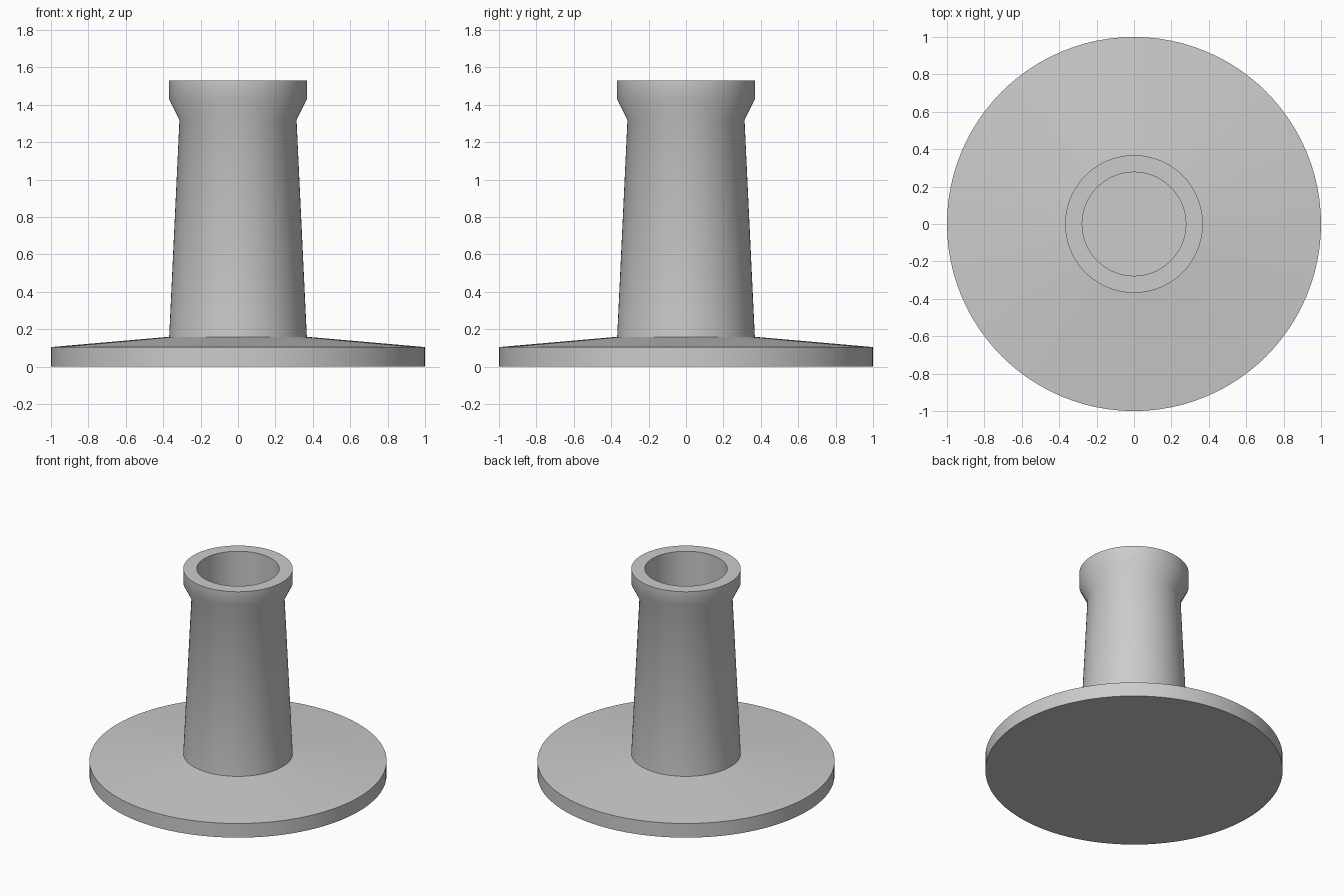
import bpy
import bmesh
import math

SEGMENTS = 96

cube = bpy.data.objects.get("Cube")
if cube:
    bpy.data.objects.remove(cube, do_unlink=True)

# Single plain grey finish
grey = bpy.data.materials.new("plain grey")
grey.use_nodes = True
colour = (0.6, 0.6, 0.6, 1.0)
grey.diffuse_color = colour
grey.node_tree.nodes["Principled BSDF"].inputs["Base Color"].default_value = colour


def lathe(name, profile):
    """Spin a (radius, height) profile around z; both ends lie on the axis."""
    bm = bmesh.new()
    verts = [bm.verts.new((r, 0, z)) for r, z in profile]
    edges = [bm.edges.new(pair) for pair in zip(verts, verts[1:])]
    bmesh.ops.spin(bm, geom=verts + edges, cent=(0, 0, 0), axis=(0, 0, 1),
                   angle=math.tau, steps=SEGMENTS, use_merge=True)
    bmesh.ops.remove_doubles(bm, verts=bm.verts, dist=0.0001)
    bmesh.ops.recalc_face_normals(bm, faces=bm.faces)
    mesh = bpy.data.meshes.new(name)
    bm.to_mesh(mesh)
    bm.free()
    mesh.materials.append(grey)
    obj = bpy.data.objects.new(name, mesh)
    bpy.context.collection.objects.link(obj)
    bpy.ops.object.select_all(action='DESELECT')
    obj.select_set(True)
    bpy.context.view_layer.objects.active = obj
    bpy.ops.object.shade_smooth_by_angle(angle=math.radians(35))
    return obj


# Disc base, tapered tube, flared collar and blind bore in one solid
lathe("flanged_socket", [
    (0, 0), (1, 0), (1, 0.105),             # disc underside and edge
    (0.368, 0.16),                          # sloped disc top
    (0.313, 1.32),                          # tapered tube
    (0.368, 1.43), (0.368, 1.53),           # flared collar
    (0.277, 1.53), (0.277, 0.16), (0, 0.16),  # bore wall and floor
])
